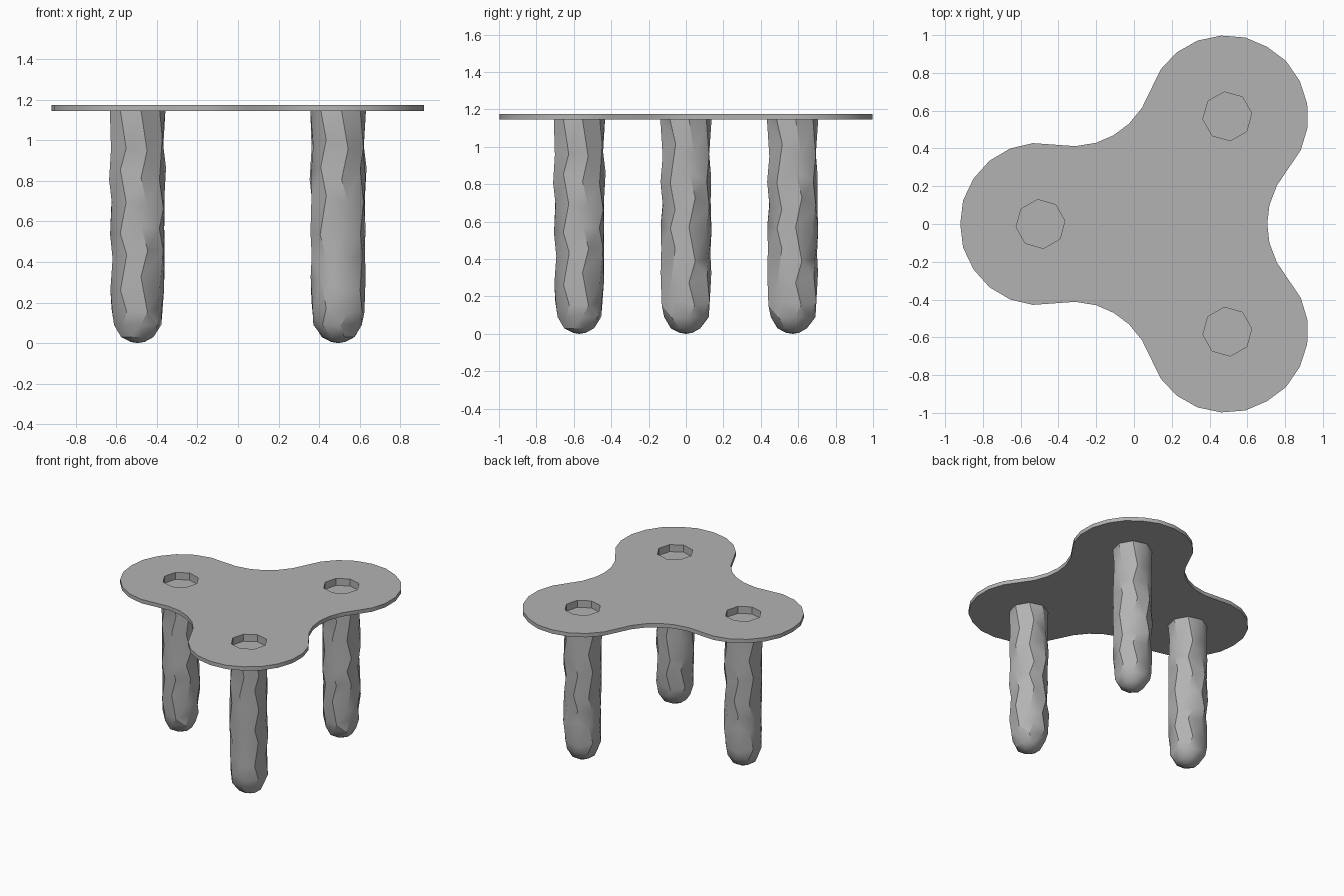
import bpy, bmesh, math, random
from mathutils import Matrix, Vector

if "Cube" in bpy.data.objects:
    bpy.data.objects.remove(bpy.data.objects["Cube"])

GREY = (0.45, 0.45, 0.45, 1)
grey = bpy.data.materials.new("plain grey")
grey.use_nodes = True
grey.diffuse_color = GREY
grey.node_tree.nodes["Principled BSDF"].inputs["Base Color"].default_value = GREY

TOP, UNDER, FLOOR = 1.175, 1.145, 1.12
CENTRE = Vector((0.163, 0, 0))
LEGS = {"left_back": (0.494, 0.57, 0), "left_front": (0.494, -0.57, 90),
        "right": (-0.495, 0, 0)}
SIDES, HOLE, TURN = 8, 0.13, math.radians(7)


def circle(radius, z, turn=TURN):
    return [Vector((radius * math.cos(turn + i * math.tau / SIDES),
                    radius * math.sin(turn + i * math.tau / SIDES), z))
            for i in range(SIDES)]


def finish(bm, name, angle):
    bmesh.ops.recalc_face_normals(bm, faces=bm.faces)
    mesh = bpy.data.meshes.new(name)
    bm.to_mesh(mesh)
    bm.free()
    mesh.materials.append(grey)
    ob = bpy.data.objects.new(name, mesh)
    bpy.context.collection.objects.link(ob)
    bpy.ops.object.select_all(action="DESELECT")
    ob.select_set(True)
    bpy.context.view_layer.objects.active = ob
    bpy.ops.object.shade_smooth_by_angle(angle=math.radians(angle))
    return ob


def loop_edges(bm, points):
    verts = [bm.verts.new(p) for p in points]
    return [bm.edges.new((a, b)) for a, b in zip(verts, verts[1:] + verts[:1])]


# Tabletop: half of one lobe, mirrored and repeated three times
half = [(-0.92, 0), (-0.905, 0.125), (-0.85, 0.24), (-0.765, 0.335), (-0.655, 0.4),
        (-0.535, 0.428), (-0.31, 0.412), (-0.2, 0.43), (-0.108, 0.47)]
lobe = [(x, -y) for x, y in half[:0:-1]] + half[:-1]
outline = []
for k in range(3):
    spin = Matrix.Rotation(-k * math.tau / 3, 3, "Z")
    outline += [CENTRE + spin @ (Vector((x, y, TOP)) - CENTRE) for x, y in lobe]
for p in outline:
    p.z = TOP

bm = bmesh.new()
edges = loop_edges(bm, outline)
for x, y, _ in LEGS.values():
    edges += loop_edges(bm, [p + Vector((x, y, 0)) for p in circle(HOLE, TOP)])
bmesh.ops.triangle_fill(bm, edges=edges, use_beauty=True, use_dissolve=False,
                        normal=(0, 0, 1))
ext = bmesh.ops.extrude_face_region(bm, geom=bm.faces[:], use_keep_orig=True)
for v in ext["geom"]:
    if isinstance(v, bmesh.types.BMVert):
        v.co.z = UNDER
finish(bm, "tabletop", 30)

# Legs: rough hand-hewn rounded posts with a shallow socket in the top
profile = [(HOLE, FLOOR), (HOLE, UNDER), (0.138, UNDER), (0.139, 0.98), (0.139, 0.84),
           (0.138, 0.7), (0.14, 0.56), (0.138, 0.42), (0.14, 0.29), (0.138, 0.18),
           (0.122, 0.09), (0.085, 0.03), (0.035, 0.006)]


def leg(name, x, y, degrees):
    rng = random.Random(4)
    bm = bmesh.new()
    rings = []
    for n, (radius, z) in enumerate(profile):
        rough = n > 2
        ring = circle(radius, z, TURN + (n % 2) * math.pi / SIDES * 0.6 * rough)
        if rough:
            for p in ring:
                p.xy *= rng.uniform(0.94, 1.03)
                p.z += rng.uniform(-0.04, 0.04) * (z > 0.15)
        rings.append([bm.verts.new(p) for p in ring])
    for a, b in zip(rings, rings[1:]):
        for i in range(SIDES):
            j = (i + 1) % SIDES
            bm.faces.new((a[i], a[j], b[j], b[i]))
    bm.faces.new(rings[0])
    tip = bm.verts.new((0, 0, 0))
    for i in range(SIDES):
        bm.faces.new((rings[-1][i], rings[-1][(i + 1) % SIDES], tip))
    bmesh.ops.triangulate(bm, faces=[f for f in bm.faces if len(f.verts) == 4])
    ob = finish(bm, name, 30)
    ob.location = (x, y, 0)
    ob.rotation_euler.z = math.radians(degrees)


for side, (x, y, degrees) in LEGS.items():
    leg(side + "_leg", x, y, degrees)
